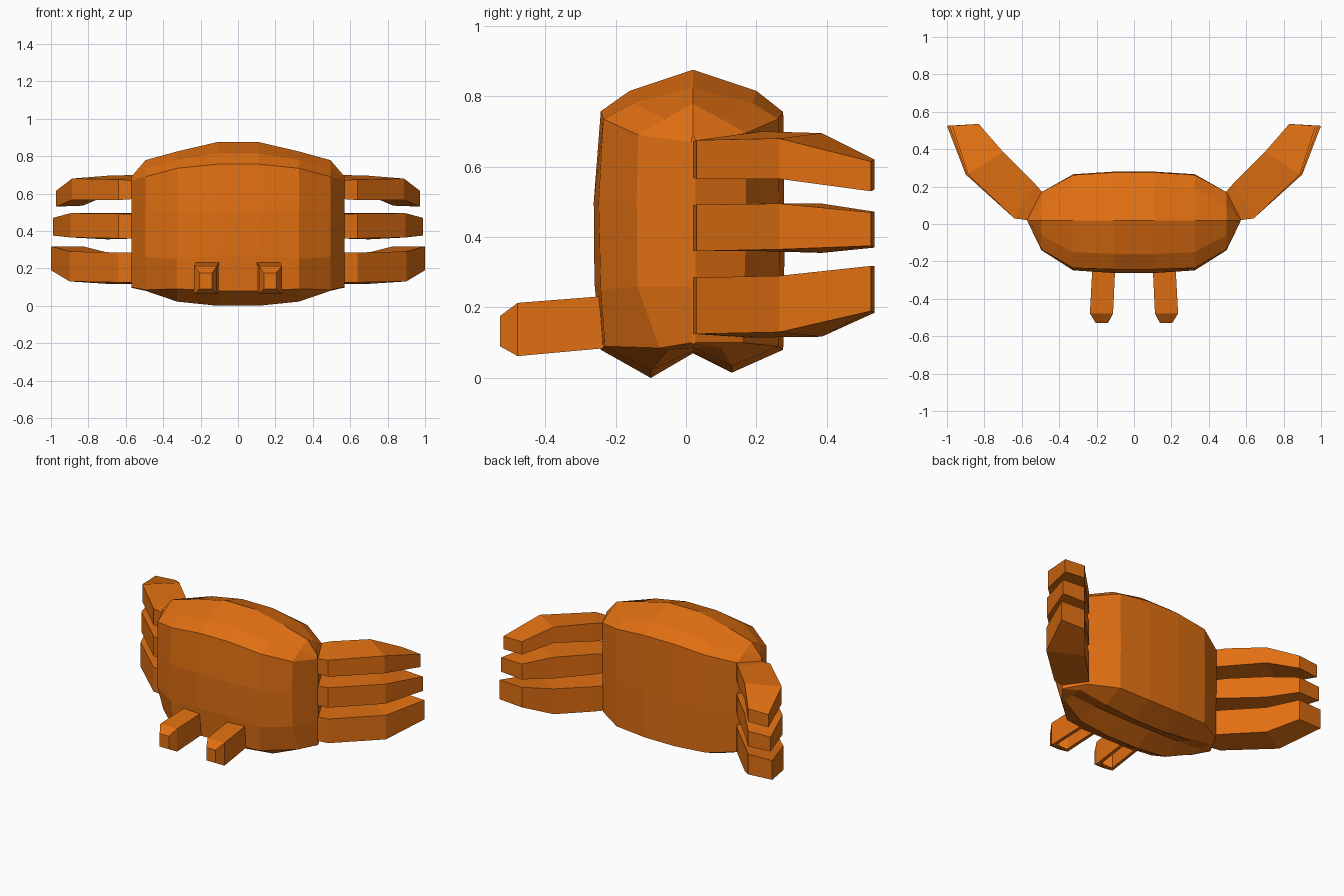
import bpy, bmesh

if "Cube" in bpy.data.objects:
    bpy.data.objects.remove(bpy.data.objects["Cube"])

shell = bpy.data.materials.new("orange_shell")
shell.diffuse_color = (0.75, 0.16, 0.006, 1)
shell.use_nodes = True
shell.node_tree.nodes["Principled BSDF"].inputs["Base Color"].default_value = shell.diffuse_color


def loft(name, rings, open_faces=()):
    """Skin matching closed rings, cap both ends, return the object."""
    bm = bmesh.new()
    loops = [[bm.verts.new(p) for p in r] for r in rings]
    n = len(rings[0])
    faces = []
    for a, b in zip(loops, loops[1:]):
        for i in range(n):
            j = (i + 1) % n
            faces.append(bm.faces.new((a[i], a[j], b[j], b[i])))
    bm.faces.new(loops[0][::-1])
    bm.faces.new(loops[-1])
    bmesh.ops.recalc_face_normals(bm, faces=bm.faces)
    # Recessed slots: inset the chosen faces and open them
    slots = [faces[i] for i in open_faces]
    if slots:
        bmesh.ops.inset_individual(bm, faces=slots, thickness=0.03)
        bmesh.ops.delete(bm, geom=slots, context='FACES')
    bmesh.ops.remove_doubles(bm, verts=bm.verts, dist=1e-4)
    me = bpy.data.meshes.new(name)
    bm.to_mesh(me)
    bm.free()
    me.materials.append(shell)
    ob = bpy.data.objects.new(name, me)
    bpy.context.collection.objects.link(ob)
    return ob


def flip(rings):
    return [[(-x, y, z) for x, y, z in r] for r in rings]


# Body: side profiles (y, z) from the centre outwards, mirrored in x
profiles = {
    0.11: [(-.242, .08), (-.26, .27), (-.262, .5), (-.242, .757), (-.16, .815), (.02, .875),
           (.2, .815), (.276, .755), (.28, .4), (.276, .08), (.13, .015), (.02, .07), (-.1, .0)],
    0.325: [(-.23, .09), (-.242, .25), (-.248, .5), (-.235, .735), (-.15, .78), (.02, .825),
            (.19, .78), (.262, .735), (.266, .4), (.262, .09), (.13, .035), (.02, .075), (-.1, .022)],
    0.495: [(-.075, .085), (-.138, .26), (-.14, .5), (-.136, .69), (-.06, .735), (.02, .778),
            (.1, .735), (.17, .695), (.17, .4), (.16, .1), (.1, .085), (.02, .085), (-.05, .08)],
    0.57: [(.015, .1), (.015, .26), (.015, .5), (.015, .67), (.017, .685), (.02, .69),
           (.023, .685), (.027, .67), (.027, .4), (.027, .1), (.025, .098), (.02, .096), (.017, .098)],
}
half = [[(x, y, z) for y, z in p] for x, p in profiles.items()]
loft("crab_body", flip(half)[::-1] + half)

# Legs: plan stations (outer x, y, inner x, y) and heights (low, high outer; low, high inner)
plan = [(.565, .02, .49, .17), (.64, .03, .53, .215), (.9, .265, .70, .385), (1, .525, .83, .535)]
legs = {
    "upper_leg": (.972, [(.57, .67, .58, .695), (.565, .675, .58, .70),
                         (.565, .68, .59, .695), (.53, .615, .535, .62)]),
    "middle_leg": (.988, [(.36, .49, .365, .49), (.36, .492, .36, .495),
                          (.365, .495, .355, .495), (.375, .47, .37, .472)]),
    "lower_leg": (1.0, [(.125, .285, .115, .28), (.125, .285, .115, .28),
                        (.13, .29, .117, .285), (.19, .318, .185, .318)]),
}
for name, (tip, heights) in legs.items():
    rings = []
    for k, ((ox, oy, ix, iy), (ol, oh, il, ih)) in enumerate(zip(plan, heights)):
        s = (1, 1, (1 + tip) / 2, tip)[k]
        rings.append([(ox * s, oy, ol), (ox * s, oy, oh), (ix, iy, ih), (ix, iy, il)])
    loft(name + "_right", rings)
    loft(name + "_left", flip(rings))

# Eye stalks: tapered boxes (y, inner x, outer x, low, high), open slot beneath
stations = [(-.225, .1, .222, .085, .233), (-.478, .112, .236, .062, .213), (-.528, .138, .205, .09, .176)]
stalk = [[(a, y, l), (b, y, l), (b, y, h), (a, y, h)] for y, a, b, l, h in stations]
loft("eye_stalk_right", stalk, open_faces=[0])
loft("eye_stalk_left", flip(stalk), open_faces=[0])
